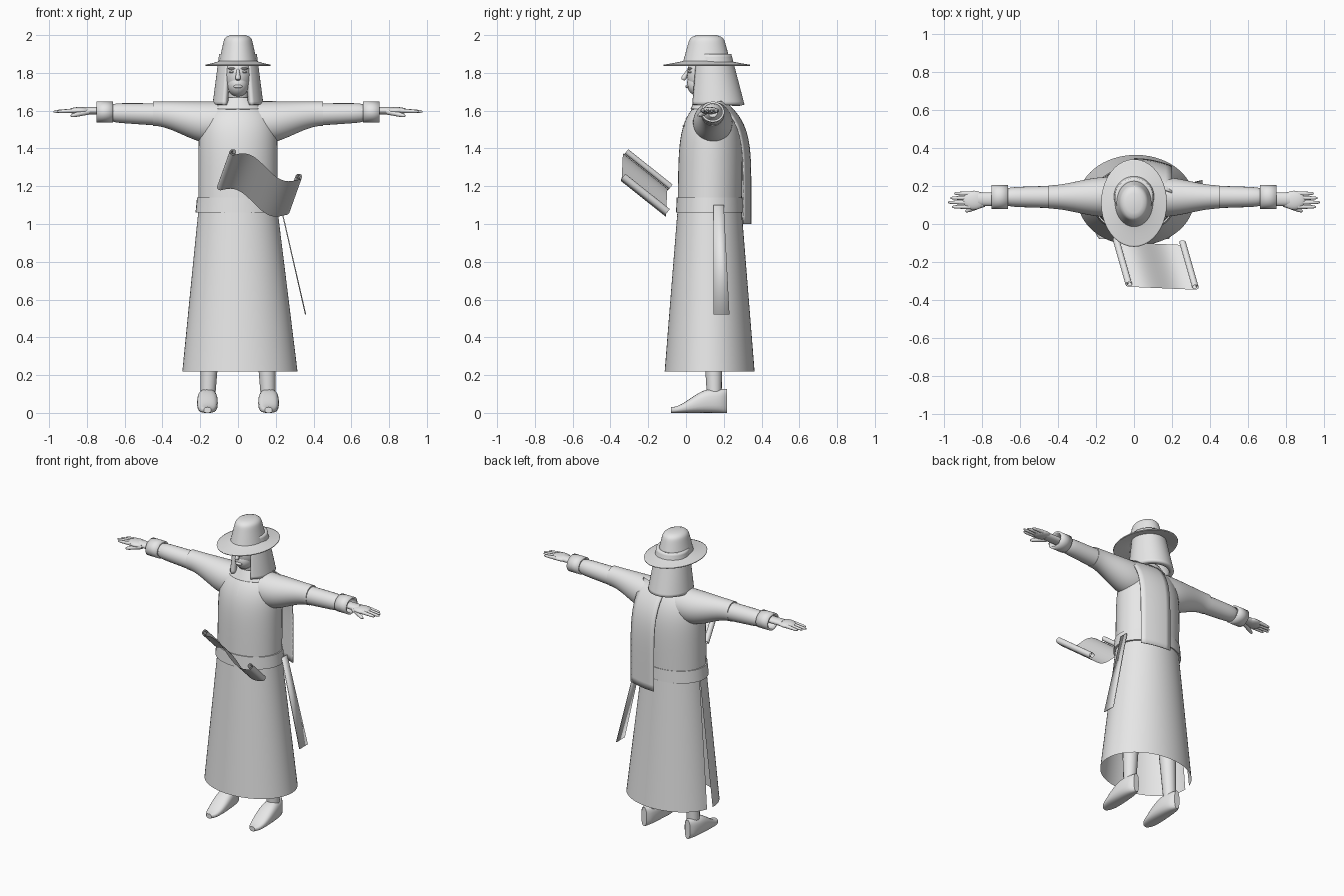
import bpy, bmesh
from math import sin, cos, pi, radians, copysign
from mathutils import Vector

if "Cube" in bpy.data.objects:
    bpy.data.objects.remove(bpy.data.objects["Cube"])

COLOUR = (0.8, 0.8, 0.8, 1)
grey = bpy.data.materials.new("plain_grey")
grey.use_nodes = True
grey.diffuse_color = COLOUR
grey.node_tree.nodes["Principled BSDF"].inputs["Base Color"].default_value = COLOUR


def mix(start, end, t):
    return start + (end - start) * t


def ease(t):
    t = min(max(t, 0), 1)
    return t * t * (3 - 2 * t)


def finish(name, bm, mirror=False, thick=0, sharp=45):
    """Turn a bmesh into a smooth object with sharp creases."""
    bmesh.ops.recalc_face_normals(bm, faces=bm.faces)
    for face in bm.faces:
        face.smooth = True
    for edge in bm.edges:
        edge.smooth = not (len(edge.link_faces) == 2 and edge.calc_face_angle(0) > radians(sharp))
    mesh = bpy.data.meshes.new(name)
    bm.to_mesh(mesh)
    bm.free()
    mesh.materials.append(grey)
    part = bpy.data.objects.new(name, mesh)
    bpy.context.collection.objects.link(part)
    if thick:
        part.modifiers.new("thickness", 'SOLIDIFY').thickness = thick
    if mirror:
        part.modifiers.new("mirror", 'MIRROR').use_mirror_merge = False
    return part


def skin(rows, closed=False, caps=False):
    """Bridge rows of points into a surface."""
    bm = bmesh.new()
    grid = [[bm.verts.new(point) for point in row] for row in rows]
    count = len(grid[0])
    for low, high in zip(grid, grid[1:]):
        for i in range(count if closed else count - 1):
            j = (i + 1) % count
            bm.faces.new((low[i], low[j], high[j], high[i]))
    if caps:
        bm.faces.new(grid[0])
        bm.faces.new(grid[-1])
    return bm


def loft(name, section, axis='z', steps=16, sides=40, gap=None, caps=True, square=1, **style):
    """Sweep an ellipse; section(t) gives position, centre and radii.
    A gap is an angle, with its half width at both ends."""
    rows = []
    for k in range(steps + 1):
        t = k / steps
        along, (cu, cv), (ru, rv) = section(t)
        row = []
        for i in range(sides):
            angle = 2 * pi * i / sides
            if gap:
                where, first, last = gap
                half = mix(first, last, t)
                angle = where + mix(half, 2 * pi - half, i / (sides - 1))
            s, c = sin(angle), -cos(angle)
            u = cu + ru * copysign(abs(s) ** square, s)
            v = cv + rv * copysign(abs(c) ** square, c)
            row.append({'x': (along, u, v), 'y': (u, along, v), 'z': (u, v, along)}[axis])
        rows.append(row)
    return finish(name, skin(rows, not gap, caps and not gap), **style)


def rod(name, start, end, thick_start, thick_end, sides=16, steps=10, **style):
    """Tapered rod with a rounded tip."""
    start, end = Vector(start), Vector(end)
    turn = (end - start).to_track_quat('Z', 'Y')
    rows = []
    for k in range(steps + 1):
        t = k / steps
        r = mix(thick_start, thick_end, t) * (1 - t ** 12 / 2)
        rows.append([start.lerp(end, t) + turn @ Vector((r * cos(a), r * sin(a), 0))
                     for a in (2 * pi * i / sides for i in range(sides))])
    return finish(name, skin(rows, True, True), **style)


def ball(name, place, size, **style):
    bm = bmesh.new()
    bmesh.ops.create_uvsphere(bm, u_segments=24, v_segments=16, radius=1)
    bmesh.ops.scale(bm, vec=size, verts=bm.verts)
    bmesh.ops.translate(bm, vec=place, verts=bm.verts)
    return finish(name, bm, **style)


# Robe body with rounded shoulders, belt and slit skirt
middle = (0, 0.125)
torso = loft("robe_torso", lambda t: (
    mix(1.06, 1.655, t), middle[:1] + (mix(0.125, 0.135, t),),
    (0.21 * (1 - 0.65 * t ** 10), 0.17 * (1 - 0.65 * t ** 6))), steps=24)
loft("belt", lambda t: (mix(1.06, 1.14, t), middle, (mix(0.225, 0.217, t), mix(0.178, 0.174, t))))
loft("skirt", lambda t: (mix(1.07, 0.22, t), (t / 100, 0.125), (mix(0.21, 0.305, t), mix(0.17, 0.238, t))),
     sides=60, gap=(-pi / 2 - 0.15, 0.01, 0.1))

# Neck, collar and chest plackets
rod("neck", (0, 0.13, 1.6), (0, 0.1, 1.75), 0.06, 0.05)
loft("collar", lambda t: (mix(1.61, 1.67, t), (0, 0.13), (mix(0.14, 0.08, t), mix(0.105, 0.075, t))),
     caps=False, thick=0.01)
for name, half, low, high in (("chest_placket", 0.009, 1.52, 1.62), ("chest_seam", 0.08, 1.517, 1.522)):
    strip = finish(name, skin([[(mix(-half, half, i / 10), -0.1, mix(low, high, k / 6)) for i in range(11)]
                               for k in range(7)]))
    wrap = strip.modifiers.new("wrap", 'SHRINKWRAP')
    wrap.target = torso
    wrap.wrap_method = 'PROJECT'
    wrap.use_project_y = True
    wrap.use_positive_direction = True
    wrap.offset = 0.004


# Sleeves narrow from the shoulder, with a level top edge
def sleeve_section(t):
    r = mix(0.11, 0.064, ease(mix(-0.3, 1, t)))
    return mix(0.05, 0.45, t), (0.142, 1.648 - r), (r * 0.95, r)


loft("sleeve", sleeve_section, axis='x', mirror=True)
rod("forearm_sleeve", (0.42, 0.142, 1.58), (0.7, 0.142, 1.59), 0.059, 0.05, sides=24, mirror=True)
loft("cuff", lambda t: (mix(0.663, 0.748, t), (0.142, 1.593), (0.062, 0.055)),
     axis='x', steps=2, caps=False, mirror=True, thick=0.012)

# Hands
loft("wrist", lambda t: (mix(0.65, 0.82, t), (0.13, 1.6), (0.035, 0.02)), axis='x', sides=20, mirror=True)
ball("palm", (0.84, 0.125, 1.6), (0.06, 0.05, 0.019), mirror=True)
for i, name in enumerate(("index_finger", "middle_finger", "ring_finger", "little_finger")):
    y = mix(0.09, 0.16, i / 3)
    rod(name, (0.86, y, 1.6), (0.98 - abs(i - 1.2) / 50, y, 1.595), 0.012, 0.008, mirror=True)
rod("thumb", (0.79, 0.105, 1.595), (0.885, 0.066, 1.572), 0.016, 0.01, mirror=True)


# Legs and shoes; the shoe rises from a low toe to the ankle
def shoe_section(t):
    height = mix(0.015, 0.063, ease(t * 1.4))
    width = 0.055 * max(sin(pi * t), 0.03) ** 0.3
    return mix(-0.08, 0.216, t), (0.162, height), (width, height)


rod("leg", (0.16, 0.15, 0.07), (0.13, 0.135, 0.8), 0.038, 0.07, mirror=True)
loft("shoe", shoe_section, axis='y', sides=24, square=0.75, mirror=True)

# Head and face
ball("head", (0, 0.115, 1.79), (0.077, 0.11, 0.12))
ball("jaw", (0, 0.078, 1.74), (0.058, 0.073, 0.067))
rod("nose", (0, 0.015, 1.82), (0, -0.017, 1.763), 0.006, 0.016)
ball("lips", (0, 0.008, 1.728), (0.024, 0.012, 0.009))
ball("eye", (0.032, 0.022, 1.805), (0.015, 0.012, 0.007), mirror=True)
ball("eyebrow", (0.032, 0.02, 1.823), (0.022, 0.013, 0.005), mirror=True)

# Long flared hair, open around the face
loft("hair", lambda t: (mix(1.9, 1.632, t), (0, mix(0.14, 0.16, t)), (mix(0.1, 0.135, t), mix(0.1, 0.15, t))),
     gap=(0, 0.56, 0.56), thick=0.03)

# Wide hat
loft("hat_brim", lambda t: (mix(1.872, 1.843, t ** 0.7), (0, 0.11), (mix(0.08, 0.173, t), mix(0.1, 0.23, t))),
     caps=False, thick=0.006)
loft("hat_crown", lambda t: (mix(1.86, 2, t), (0, 0.11), [mix(r, r * 0.69, t) * (1 - 0.4 * t ** 16)
                                                          for r in (0.1, 0.125)]), sharp=60)

# Cloth panel hanging down the back
cloth = []
for k in range(17):
    drop = k / 16
    cloth.append([(x, 0.346 - 0.14 * (1 - drop) ** 6 - x * x, mix(1.65, 1, drop))
                  for x in (i / 30 for i in range(7))])
finish("back_panel", skin(cloth), thick=0.006)

# Sash ribbon on the left hip
finish("sash_ribbon", skin([[(mix(0.222, 0.355, t), y, mix(1.1, 0.52, t)) for y in (0.145, mix(0.2, 0.23, t))]
                            for t in (0, 1)]), thick=0.006)

# Open scroll: a waved sheet with a curl at each end
start, end = Vector((-0.025, -0.33, 1.365)), Vector((0.32, -0.345, 1.235))
span, up = Vector((-0.067, 0.235, -0.187)), Vector((0, 0.62, 0.78))


def curl(origin, way):
    """Spiral that winds inward from the sheet's end."""
    points = []
    for i in range(31):
        angle, r = way * pi * i / 10 - pi / 2, mix(0.022, 0.008, i / 30)
        points.append(origin + Vector((r * cos(angle), 0, 0)) + up * (0.022 + r * sin(angle)))
    return points


wave = [start.lerp(end, t) + Vector((0, 0, 0.035 * sin(2 * pi * t))) for t in (i / 20 for i in range(1, 20))]
outline = curl(start, -1)[::-1] + wave + curl(end, 1)
finish("scroll", skin([[point + span * k / 4 for point in outline] for k in range(5)]))
